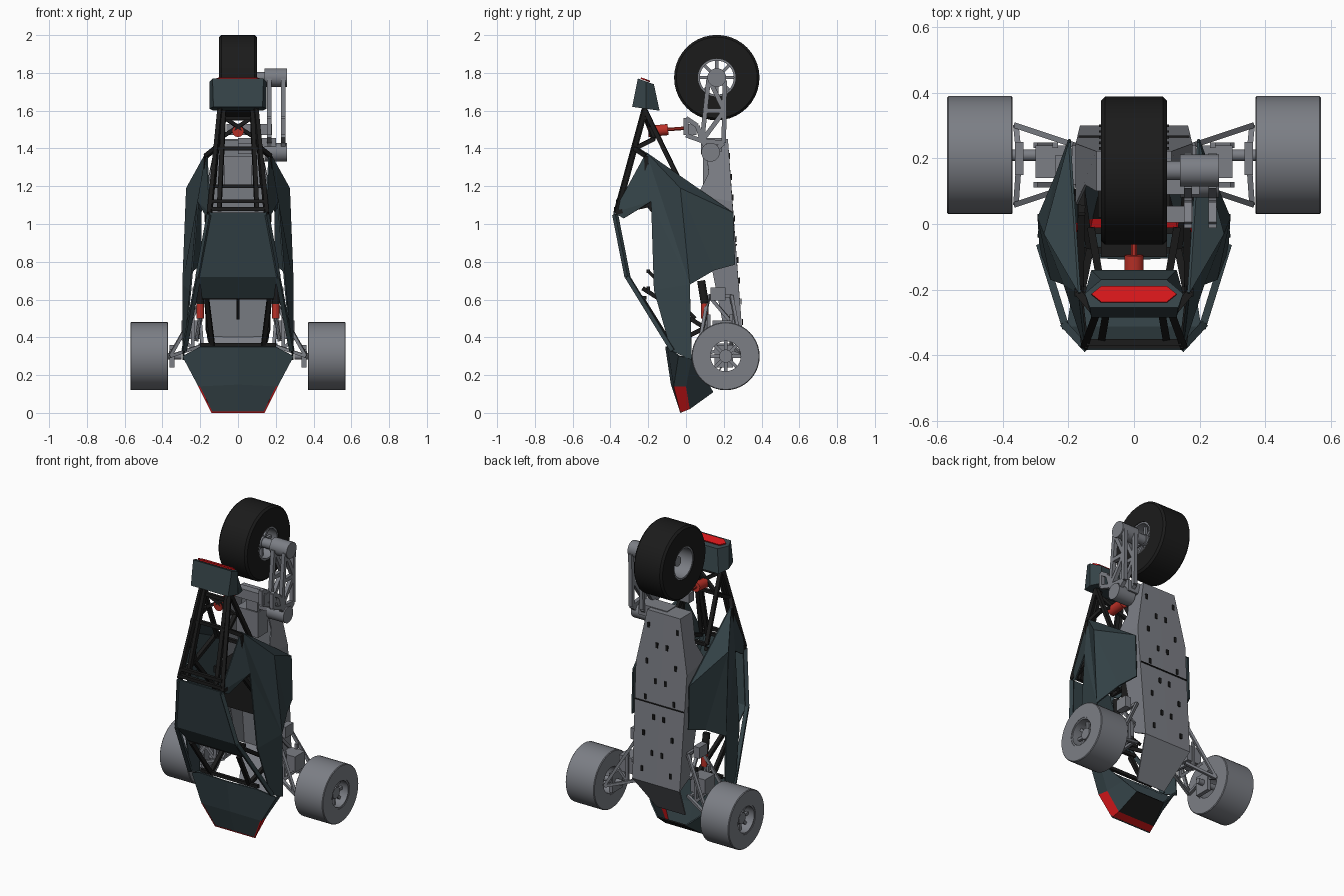
import bpy, bmesh, math
from mathutils import Vector, Matrix

cube = bpy.data.objects.get("Cube")
if cube:
    bpy.data.objects.remove(cube)


def material(name, rgb):
    m = bpy.data.materials.new(name)
    m.use_nodes = True
    m.diffuse_color = (*rgb, 1)
    m.node_tree.nodes["Principled BSDF"].inputs["Base Color"].default_value = (*rgb, 1)
    return m


slate = material("dark slate", (0.035, 0.056, 0.064))
black = material("black", (0.011, 0.011, 0.011))
grey = material("metal grey", (0.2, 0.21, 0.235))
red = material("red", (0.65, 0.008, 0.01))
spring_red = material("spring red", (0.5, 0.03, 0.02))


def finish(name, bm, mat, mirror=False, smooth=False, thick=0):
    bmesh.ops.recalc_face_normals(bm, faces=bm.faces)
    me = bpy.data.meshes.new(name)
    bm.to_mesh(me)
    bm.free()
    me.materials.append(mat)
    ob = bpy.data.objects.new(name, me)
    bpy.context.collection.objects.link(ob)
    if mirror:
        ob.modifiers.new("Mirror", 'MIRROR')
    if thick:
        ob.modifiers.new("Solidify", 'SOLIDIFY').thickness = thick
    if smooth:
        bpy.context.view_layer.objects.active = ob
        ob.select_set(True)
        bpy.ops.object.shade_smooth_by_angle(angle=math.radians(35))
        ob.select_set(False)
    return ob


def panel(name, points, faces, mat, mirror=True, thick=0.008):
    """Folded sheet; points is a dict of letter: position, faces are strings of letters."""
    bm = bmesh.new()
    v = {k: bm.verts.new(p) for k, p in points.items()}
    for f in faces.split():
        bm.faces.new([v[k] for k in f])
    bmesh.ops.delete(bm, geom=[w for w in bm.verts if not w.link_faces], context='VERTS')
    return finish(name, bm, mat, mirror, thick=thick)


def bars(name, segments, r, mat, mirror=True, sides=4):
    """Straight rods between pairs of points."""
    bm = bmesh.new()
    for a, b in segments:
        a, b = Vector(a), Vector(b)
        rot = (b - a).to_track_quat('Z', 'Y').to_matrix().to_4x4()
        spin = Matrix.Rotation(math.pi / sides, 4, 'Z')
        bmesh.ops.create_cone(bm, cap_ends=True, segments=sides, radius1=r, radius2=r,
                              depth=(b - a).length, matrix=Matrix.Translation((a + b) / 2) @ rot @ spin)
    return finish(name, bm, mat, mirror, smooth=sides > 6)


def path(*pts):
    return list(zip(pts, pts[1:]))


def boxes(name, items, mat, mirror=False):
    """Boxes given as (centre, size)."""
    bm = bmesh.new()
    for c, s in items:
        bmesh.ops.create_cube(bm, size=1, matrix=Matrix.Translation(c) @ Matrix.Diagonal((*s, 1)))
    return finish(name, bm, mat, mirror)


def lathe(name, profile, centre, mat, mirror=False):
    """Ring turned about the x axis from a closed (x, radius) profile."""
    bm = bmesh.new()
    vs = [bm.verts.new((x, 0, r)) for x, r in profile]
    es = [bm.edges.new((vs[i - 1], vs[i])) for i in range(len(vs))]
    bmesh.ops.spin(bm, geom=vs + es, cent=(0, 0, 0), axis=(1, 0, 0), angle=math.tau, steps=40)
    bmesh.ops.remove_doubles(bm, verts=bm.verts, dist=1e-5)
    bmesh.ops.translate(bm, verts=bm.verts, vec=centre)
    return finish(name, bm, mat, mirror, smooth=True)


def wheel(name, c, half, radius, rim, bevel, tyre_mat, face, mirror):
    c = Vector(c)
    lathe(name + "_tyre", [(-half, rim), (-half, radius - bevel), (bevel - half, radius),
                           (half - bevel, radius), (half, radius - bevel), (half, rim)], c, tyre_mat, mirror)
    lathe(name + "_rim", [(-half * .97, rim), (half * .97, rim), (half * .97, rim - .01),
                          (-half * .97, rim - .01)], c, grey, mirror)
    hub = c + Vector((face, 0, 0))
    arms = [(hub, hub + Vector((0, math.cos(i * math.tau / 8), math.sin(i * math.tau / 8))) * rim)
            for i in range(8)]
    bars(name + "_spokes", arms, 0.012, grey, mirror)
    bars(name + "_hub", [(hub - Vector((.05, 0, 0)), hub + Vector((.02, 0, 0)))], 0.035, grey, mirror, 16)


# Wheels
wheel("front_wheel", (0.47, 0.21, 0.3), 0.1, 0.18, 0.09, 0.004, grey, 0.05, True)
wheel("rear_wheel", (0, 0.163, 1.775), 0.1, 0.226, 0.1, 0.012, black, 0.05, False)
bars("rear_axle", [((-0.06, 0.163, 1.775), (0.2, 0.163, 1.775))], 0.03, grey, False, 16)

# Nose with wrap-around light strip
nose = dict(a=(0, -.03, 0), b=(.14, -.03, 0), c=(.21, -.065, .14), d=(0, -.08, .15),
            e=(.295, -.04, .3), f=(.2, -.1, .35), g=(0, -.11, .35),
            h=(.13, .02, .02), i=(0, .02, .02), j=(.2, 0, .14), k=(.285, .03, .29),
            m=(.1, .145, .11), n=(0, .145, .11), p=(.17, .11, .17))
panel("nose", nose, "abcd dcefg cjke hmpj jpk", slate)
panel("nose_light", nose, "bhjc aihb", red)
panel("nose_underside", nose, "inmh", black)

# Windscreen and pillars
screen = dict(a=(0, -.385, 1.06), b=(.15, -.385, 1.06), c=(.205, -.32, .72), d=(0, -.32, .72),
              e=(.19, -.225, .6), f=(0, -.225, .6))
panel("windscreen", screen, "abcd dcef", slate)
bars("screen_pillar", path((.15, -.375, 1.05), (.21, -.31, .72), (.285, -.07, .33)), .016, slate)

# Side fairings
side = dict(a=(.17, -.21, 1.38), p=(.275, -.03, 1.19), b=(.2, .25, 1.06), c=(.2, .26, .785),
            d=(.24, .15, .755), e=(.295, .02, .68), f=(.295, .03, .28), g=(.288, -.08, .33),
            h=(.255, -.17, .65), i=(.215, -.185, 1.12), w=(.15, -.385, 1.06), x=(.165, -.33, 1.03))
panel("side_fairing", side, "apb pbcd pde ape aei ieh hefg aiw iwx", slate)

# Tail cowl: a tapered block with a light on its top
bm = bmesh.new()
rings = []
for z0, z1, y0, y1, w0, w1 in ((1.62, 1.6, -.285, -.14, .13, .15), (1.77, 1.74, -.255, -.17, .135, .12)):
    mid = (y0 + y1) / 2
    zm = (z0 + z1) / 2
    rings.append([bm.verts.new(p) for p in ((-w0, y0, z0), (w0, y0, z0), (.15, mid, zm),
                                            (w1 - .02, y1, z1), (.02 - w1, y1, z1), (-.15, mid, zm))])
for i in range(6):
    bm.faces.new((rings[0][i - 1], rings[0][i], rings[1][i], rings[1][i - 1]))
for r in rings:
    bm.faces.new(r)
finish("tail_cowl", bm, slate)
lamp = dict(a=(0, -.24, 1.768), b=(.1, -.24, 1.768), c=(.13, -.216, 1.76), d=(.1, -.192, 1.751),
            e=(0, -.192, 1.751))
panel("tail_light", lamp, "abcde", red)

# Roll cage
cage = path((.15, -.37, 1.06), (.095, -.22, 1.61), (.13, -.02, 1.2))
cage += path((.1, -.36, 1.07), (.075, -.215, 1.6))
cage += path((.17, -.21, 1.36), (.12, -.27, 1.4), (.1, -.17, 1.45))
cage += path((.16, .03, 1.2), (.165, -.2, 1.1), (.16, .05, .8))
cage += path((.15, -.37, 1.06), (.17, -.2, 1.1), (.17, -.21, 1.36))
cage += path((.165, -.23, .6), (.135, -.08, .36), (.16, .1, .45), (.165, -.23, .66))
bars("roll_cage", cage, .016, black)
cross = [((-x, y, z), (x, y, z)) for x, y, z in
         ((.15, -.37, 1.08), (.145, -.36, 1.12), (.12, -.27, 1.4), (.1, -.22, 1.56), (.13, -.02, 1.2),
          (.19, -.22, .61), (.2, -.08, .36), (.19, -.2, .66))]
cross += [((-.1, -.17, 1.45), (.1, -.22, 1.58)), ((.1, -.17, 1.45), (-.1, -.22, 1.58))]
bars("cage_crossbar", cross, .014, black, False)

# Cockpit
boxes("seat", [((0, .1, .9), (.22, .16, .3)), ((0, 0, 1.03), (.2, .2, .04))], black)
bars("steering_column", [((0, -.2, .75), (0, .05, .5)), ((-.08, -.2, .75), (.08, -.2, .75))], .013, black, False)
boxes("motor", [((0, .14, 1.28), (.15, .1, .16)), ((.04, .12, 1.4), (.08, .08, .06))], grey)


# Chassis tub: sloping floor, side walls and front bulkhead
def floor_y(z):
    return .3 - .078 * (z - .42)


tub = dict(a=(0, .3, .4), b=(.165, .3, .4), c=(.178, floor_y(1.12), 1.12), d=(.115, .222, 1.45),
           e=(0, .222, 1.45), f=(.165, .2, .45), g=(.178, .06, 1.15), h=(.15, .12, 1.27),
           i=(.115, .1, 1.45), j=(0, .1, 1.45), k=(.1, .15, .18), m=(0, .15, .18))
panel("chassis_tub", tub, "abcde bcgf cghid edij", grey)
panel("front_bulkhead", tub, "abkm", grey)
slots = []
for i in range(9):
    z = .48 + i * .11
    slots.append(((.035 if i % 2 else .1, floor_y(z) + .004, z), (.014, .007, .032)))
boxes("floor_slot", slots, black, True)
boxes("floor_seam", [((0, floor_y(.89) + .003, .89), (.34, .006, .006))], black)

# Single-sided swingarm: two truss plates joined by pivots
arm = []
for x in (.165, .24):
    a, b, c, d = (x, .12, 1.77), (x, .205, 1.76), (x, .085, 1.44), (x, .2, 1.43)
    e, f = (x, .105, 1.6), (x, .203, 1.6)
    arm += path(a, b, d, c, a, f, c) + path(e, f) + path(c, (x, .13, 1.37), d)
    arm += path(c, (x, 0, 1.47), (x, 0, 1.56), (x, .06, 1.52), c)
bars("swingarm_truss", arm, .017, grey, False)
bars("swingarm_pivot", [((.14, y, z), (.26, y, z)) for y, z in ((.163, 1.775), (.13, 1.38))],
     .05, grey, False, 16)
boxes("swingarm_mount", [((.1, .14, 1.42), (.2, .1, .07)), ((.06, .03, 1.5), (.24, .05, .06))], grey)

# Rear damper
bars("rear_damper", [((0, -.2, 1.49), (0, -.095, 1.5))], .03, spring_red, False, 16)
bars("rear_damper_rod", [((0, -.1, 1.5), (0, .03, 1.51))], .01, spring_red, False, 8)

# Front suspension: swept wishbones, uprights and dampers
links = []
for y, yo in ((.24, .3), (.12, .06)):
    links += path((.18, y, .62), (.36, yo, .3), (.18, y, .36))
    links += path((.24, y, .52), (.24, y, .34), (.3, y, .4))
links += path((.18, .24, .62), (.18, .12, .62), (.2, .24, .48), (.19, .12, .36), (.2, .24, .36))
links += path((.36, .3, .3), (.35, .2, .34), (.36, .06, .3))
bars("wishbone", links, .012, grey)
boxes("upright", [((.35, .2, .3), (.025, .1, .12)), ((.25, .19, .44), (.1, .1, .1)),
                  ((.22, .17, .63), (.04, .08, .07))], grey, True)
bars("stub_axle", [((.3, .21, .3), (.52, .21, .3))], .018, grey, True, 12)
bars("front_damper", [((.2, .1, .5), (.2, .1, .58))], .02, spring_red, True, 12)
bars("front_spring", [((.2, .1, .58), (.2, .08, .7))], .022, black, True, 12)
bars("front_damper_rod", [((.22, .11, .38), (.2, .1, .52))], .01, grey, True, 8)
